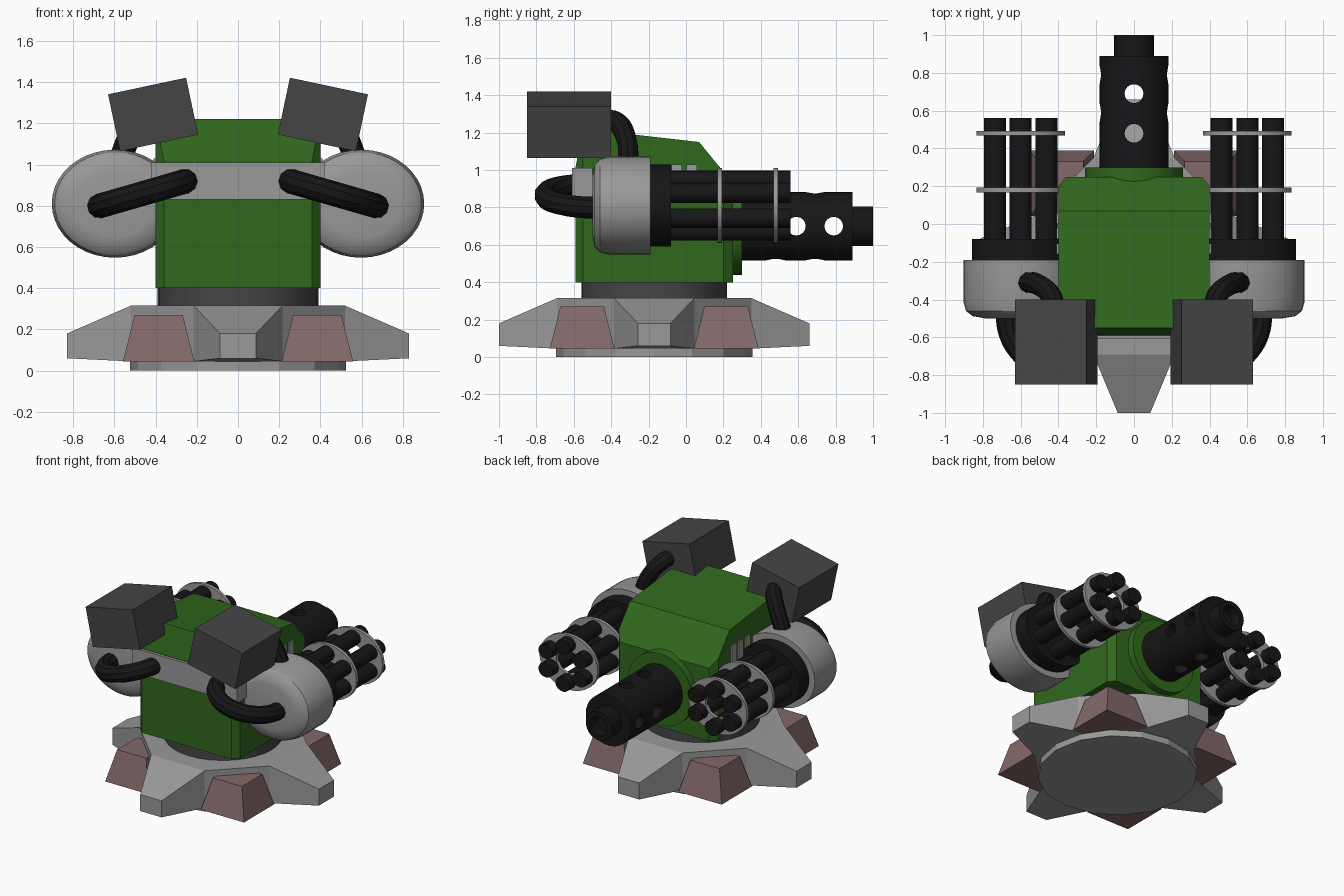
import bpy, bmesh
from math import sin, cos, pi, radians
from mathutils import Vector, Matrix

if "Cube" in bpy.data.objects:
    bpy.data.objects.remove(bpy.data.objects["Cube"])


def material(name, rgb):
    m = bpy.data.materials.new(name)
    m.diffuse_color = (*rgb, 1)
    m.use_nodes = True
    m.node_tree.nodes["Principled BSDF"].inputs["Base Color"].default_value = m.diffuse_color
    return m


GREEN = material("green_paint", (0.03, 0.14, 0.012))
BLACK = material("black_metal", (0.008, 0.008, 0.009))
DARK = material("dark_metal", (0.06, 0.06, 0.06))
RUST = material("rust", (0.23, 0.14, 0.14))
GREY = material("grey_metal", (0.32, 0.32, 0.32))


def finish(name, bm, mat, smooth=False):
    bmesh.ops.recalc_face_normals(bm, faces=bm.faces)
    me = bpy.data.meshes.new(name)
    bm.to_mesh(me)
    bm.free()
    ob = bpy.data.objects.new(name, me)
    bpy.context.collection.objects.link(ob)
    if mat:
        me.materials.append(mat)
    if smooth:
        shade(ob)
    return ob


def shade(ob):
    bpy.ops.object.select_all(action='DESELECT')
    ob.select_set(True)
    bpy.context.view_layer.objects.active = ob
    bpy.ops.object.shade_smooth_by_angle(angle=radians(32))


def lathe(name, prof, x, z, mat, sx=1.0, seg=32, closed=False):
    """Spin (radius, y) points around an axis along y, stretched sideways by sx."""
    bm = bmesh.new()
    rows = [[bm.verts.new((x + sx * r * cos(2 * pi * i / seg), y, z + r * sin(2 * pi * i / seg)))
             for i in range(seg)] for r, y in prof]
    for a, b in zip(rows, rows[1:] + (rows[:1] if closed else [])):
        for i in range(seg):
            j = (i + 1) % seg
            bm.faces.new((a[i], a[j], b[j], b[i]))
    bmesh.ops.remove_doubles(bm, verts=bm.verts, dist=1e-5)
    return finish(name, bm, mat, True)


def cone(name, r1, r2, z0, z1, seg, mat, loc=(0, -0.17), turn=0.0, smooth=False):
    bm = bmesh.new()
    bmesh.ops.create_cone(bm, cap_ends=True, segments=seg, radius1=r1, radius2=r2, depth=z1 - z0,
                          matrix=Matrix.Translation((*loc, (z0 + z1) / 2)) @ Matrix.Rotation(turn, 4, 'Z'))
    return finish(name, bm, mat, smooth)


def box(name, size, loc, mat, tilt=0.0):
    bm = bmesh.new()
    bmesh.ops.create_cube(bm, size=1, matrix=Matrix.Translation(loc) @ Matrix.Rotation(tilt, 4, 'Y')
                          @ Matrix.Diagonal((*size, 1)))
    return finish(name, bm, mat)


def hose(name, pts, radius):
    cu = bpy.data.curves.new(name, 'CURVE')
    cu.dimensions = '3D'
    cu.bevel_depth = radius
    cu.bevel_resolution = 3
    cu.use_fill_caps = True
    cu.resolution_u = 5
    sp = cu.splines.new('BEZIER')
    sp.bezier_points.add(len(pts) - 1)
    for p, co in zip(sp.bezier_points, pts):
        p.co = co
        p.handle_left_type = p.handle_right_type = 'AUTO'
    cu.materials.append(BLACK)
    ob = bpy.data.objects.new(name, cu)
    bpy.context.collection.objects.link(ob)
    bpy.ops.object.select_all(action='DESELECT')
    ob.select_set(True)
    bpy.context.view_layer.objects.active = ob
    bpy.ops.object.convert(target='MESH')
    shade(bpy.context.view_layer.objects.active)


# Base: foot disc, octagon with four tapered legs, four corner blocks
cone("foot_disc", 0.525, 0.525, 0, 0.06, 16, GREY)
bm = bmesh.new()
bmesh.ops.create_cone(bm, cap_ends=True, segments=8, radius1=0.563, radius2=0.563, depth=0.27,
                      matrix=Matrix.Translation((0, 0, 0.18)) @ Matrix.Rotation(pi / 8, 4, 'Z'))
bm.normal_update()
sides = [f for f in bm.faces if max(abs(f.normal.x), abs(f.normal.y)) > 0.99]
for f in bmesh.ops.extrude_discrete_faces(bm, faces=sides)["faces"]:
    c = f.calc_center_median()
    n = Vector((c.x, c.y, 0)).normalized()
    for v in f.verts:
        flat = Vector((v.co.x, v.co.y, 0))
        side = flat - n * flat.dot(n)
        v.co = n * 0.83 + side * 0.4 + Vector((0, 0, 0.18 if v.co.z > 0.18 else 0.06))
bmesh.ops.translate(bm, verts=bm.verts, vec=(0, -0.17, 0))
finish("leg_base", bm, GREY)
for sx in (-1, 1):
    for sy in (-1, 1):
        cone("corner_block", 0.245, 0.165, 0.045, 0.27, 4, RUST,
             (sx * 0.385, -0.17 + sy * 0.385), pi / 4)
cone("turntable", 0.39, 0.39, 0.3, 0.41, 32, DARK, smooth=True)

# Body: chamfered prism trimmed by the sloping roof planes
bm = bmesh.new()
outline = [(-0.4, -0.55), (-0.36, -0.59), (0.36, -0.59), (0.4, -0.55),
           (0.4, 0.2), (0.36, 0.25), (-0.36, 0.25), (-0.4, 0.2)]
base = bm.faces.new([bm.verts.new((x, y, 0.4)) for x, y in outline])
top = bmesh.ops.extrude_face_region(bm, geom=[base], use_keep_orig=True)["geom"]
bmesh.ops.translate(bm, verts=[g for g in top if isinstance(g, bmesh.types.BMVert)], vec=(0, 0, 1))
for co, no in (((0, -0.55, 1.22), (0, 0.07, 0.62)), ((0, 0.07, 1.15), (0, 0.22, 0.18)),
               ((0, -0.59, 1.02), (0, -0.2, 0.04))):
    cut = bmesh.ops.bisect_plane(bm, geom=bm.verts[:] + bm.edges[:] + bm.faces[:], plane_co=co,
                                 plane_no=no, clear_outer=True)["geom_cut"]
    bmesh.ops.holes_fill(bm, edges=[e for e in cut if isinstance(e, bmesh.types.BMEdge)])
finish("body", bm, GREEN)
box("front_bar", (0.84, 0.11, 0.18), (0, -0.555, 0.92), GREY)

# Main gun with cross-drilled jacket
lathe("gun_mount", [(0, 0.2), (0.26, 0.2), (0.26, 0.3), (0, 0.3)], 0, 0.7, GREEN)
jacket = lathe("gun_jacket", [(0, 0.22), (0.183, 0.22), (0.183, 0.89), (0, 0.89)], 0, 0.7, BLACK)
lathe("gun_muzzle", [(0, 0.85), (0.105, 0.85), (0.105, 1.0), (0.07, 1.0), (0.07, 0.92), (0, 0.92)],
      0, 0.7, BLACK)
bm = bmesh.new()
for y, across in ((0.48, False), (0.59, True), (0.69, False), (0.79, True)):
    m = Matrix.Translation((0, y, 0.7)) @ Matrix.Rotation(pi / 2 if across else 0, 4, 'Y')
    bmesh.ops.create_cone(bm, cap_ends=True, segments=16, radius1=0.05, radius2=0.05, depth=0.6, matrix=m)
drill = finish("hole_cutter", bm, None)
drill.hide_render = True
drill.hide_set(True)
mod = jacket.modifiers.new("holes", 'BOOLEAN')
mod.operation = 'DIFFERENCE'
mod.object = drill
bpy.context.view_layer.objects.active = jacket
bpy.ops.object.modifier_apply(modifier="holes")
bpy.data.objects.remove(drill)

for s in (-1, 1):
    # Side pods and rotary guns
    cx, cz, st = s * 0.6, 0.81, 1.17
    lathe("pod", [(0, -0.5), (0.16, -0.5), (0.22, -0.488), (0.25, -0.46), (0.262, -0.41),
                  (0.262, -0.19), (0, -0.19)], s * 0.597, cz, GREY, st, 40)
    lathe("rotary_collar", [(0, -0.22), (0.22, -0.22), (0.22, -0.08), (0, -0.08)], cx, cz, BLACK, st)
    for i in range(6):
        a = pi / 6 + i * pi / 3
        lathe("rotary_barrel", [(0, -0.1), (0.053, -0.1), (0.053, 0.56), (0, 0.56)],
              cx + st * 0.135 * cos(a), cz + 0.135 * sin(a), BLACK, 1.1, 16)
    for y in (0.18, 0.48):
        lathe("barrel_ring", [(0.2, y - 0.012), (0.2, y + 0.012), (0.085, y + 0.012), (0.085, y - 0.012)],
              cx, cz, GREY, st, closed=True)
    # Side vent slats
    for y in (-0.13, -0.05, 0.03):
        box("vent_slat", (0.03, 0.055, 0.2), (s * 0.395, y, 0.93), GREY)
    # Tilted launcher boxes and hoses
    box("launcher_box", (0.387, 0.45, 0.282), (s * 0.412, -0.625, 1.243), DARK, s * radians(12))
    hose("upper_hose", [(s * 0.42, -0.46, 1.27), (s * 0.44, -0.38, 1.26), (s * 0.51, -0.32, 1.17),
                        (s * 0.58, -0.31, 1.0)], 0.056)
    arc = [i * pi / 8 for i in range(9)]
    hose("lower_hose", [(s * (0.46 - 0.215 * cos(t)), -0.53 - 0.25 * sin(t) + 0.06 * t / pi,
                         0.86 + 0.062 * cos(t)) for t in arc], 0.06)
